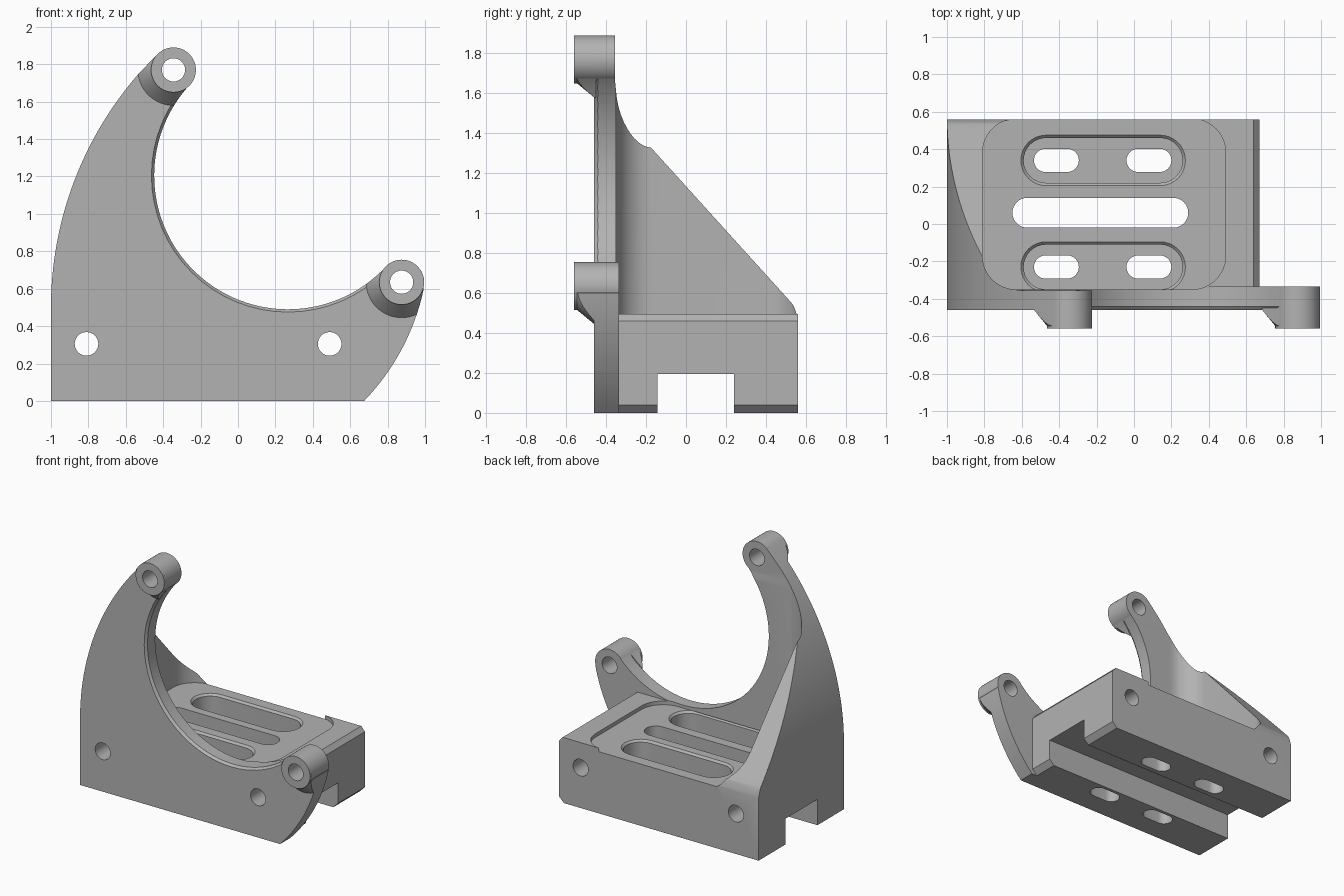
import bpy
from math import cos, sin, radians

cube = bpy.data.objects.get("Cube")
if cube:
    bpy.data.objects.remove(cube, do_unlink=True)

grey = bpy.data.materials.new("plain grey")
grey.use_nodes = True
grey.diffuse_color = (0.45, 0.45, 0.45, 1)
grey.node_tree.nodes["Principled BSDF"].inputs["Base Color"].default_value = grey.diffuse_color


def loft(name, sections):
    """Closed solid through matching loops of 3D points."""
    n = len(sections[0])
    verts = [p for s in sections for p in s]
    faces = [tuple(range(n)), tuple(range(len(verts) - n, len(verts)))]
    for k in range(len(sections) - 1):
        for i in range(n):
            j = (i + 1) % n
            faces.append((k * n + i, k * n + j, k * n + n + j, k * n + n + i))
    mesh = bpy.data.meshes.new(name)
    mesh.from_pydata(verts, [], faces)
    mesh.materials.append(grey)
    ob = bpy.data.objects.new(name, mesh)
    bpy.context.collection.objects.link(ob)
    bpy.ops.object.select_all(action="DESELECT")
    ob.select_set(True)
    bpy.context.view_layer.objects.active = ob
    bpy.ops.object.mode_set(mode="EDIT")
    bpy.ops.mesh.select_all(action="SELECT")
    bpy.ops.mesh.normals_make_consistent(inside=False)
    bpy.ops.object.mode_set(mode="OBJECT")
    return ob


def arc(centre, r, a0, a1, steps=16):
    angles = [radians(a0 + (a1 - a0) * i / steps) for i in range(steps + 1)]
    return [(centre[0] + r * cos(a), centre[1] + r * sin(a)) for a in angles]


def along_y(name, profile, y0, y1):
    return loft(name, [[(x, y, z) for x, z in profile] for y in (y0, y1)])


def turned(name, centre, stations):
    """Round solid along y from (radius, y) stations."""
    return loft(name, [[(x, y, z) for x, z in arc(centre, r, 0, 360, 64)[:-1]]
                       for r, y in stations])


def rounded(x0, x1, y0, y1, r):
    pts = []
    for cx, cy, a in ((x1 - r, y1 - r, 0), (x0 + r, y1 - r, 90),
                      (x0 + r, y0 + r, 180), (x1 - r, y0 + r, 270)):
        pts += arc((cx, cy), r, a, a + 90, 12)
    return pts


def slot(x0, x1, y, stations):
    """Upright slot cutter from (half width, z) stations, ends follow the width."""
    w = stations[-1][0]
    sections = []
    for r, z in stations:
        right = arc((x1 - w, y), r, -90, 90)
        left = arc((x0 + w, y), r, 90, 270)
        sections.append([(px, py, z) for px, py in right + left])
    return loft("slot_cutter", sections)


def boolean(targets, cutter, operation="DIFFERENCE"):
    for ob in targets:
        bpy.context.view_layer.objects.active = ob
        mod = ob.modifiers.new("cut", "BOOLEAN")
        mod.operation = operation
        mod.solver = "EXACT"
        mod.object = cutter
        bpy.ops.object.modifier_apply(modifier=mod.name)
    bpy.data.objects.remove(cutter, do_unlink=True)


# Shared centres of the large opening and the two bosses
RING, RING_R = (0.267, 1.205), 0.715
UPPER, LOWER, BOSS_R = (-0.345, 1.77), (0.875, 0.635), 0.12
FRONT, BACK = -0.46, -0.335

# Curved front plate
outer_edge = arc((0.9, 0.5), 1.9, 138.8, 180, 32)
outline = ([(-1, 0)] + arc((-0.21, 0.855), 1.23, -44, -12)
           + arc(LOWER, BOSS_R, -15, 135, 24)
           + arc(RING, RING_R, -43, -223, 72)
           + arc(UPPER, BOSS_R, -41, 135, 24) + outer_edge)
plate = along_y("front_plate", outline, FRONT, BACK)
boolean([plate], turned("edge_cutter", RING,
                        [(RING_R + 0.018, FRONT - 0.01), (RING_R + 0.015, FRONT),
                         (RING_R - 0.005, FRONT + 0.025)]))

# Base block with the side gusset in one profile
gusset_edge = [p for p in outer_edge if p[0] < -0.6]
side = ([(-1, 0), (0.63, 0), (0.67, 0.04), (0.67, 0.46), (0.64, 0.495), (-0.6, 0.495)]
        + [(-0.6, gusset_edge[0][1])] + gusset_edge)
block = along_y("base_block", side, BACK, 0.56)

# Rounded pocket behind the plate
FLOOR = 0.467
pocket = rounded(-0.81, 0.49, -0.35, 0.562, 0.18)
boolean([plate, block], loft("pocket_cutter",
                             [[(x, y, z) for x, y in pocket] for z in (FLOOR, 2.2)]))

# Sloping top of the gusset, blended into the plate
slope = [(-0.355, 2.2), (-0.355, 1.66), (-0.347, 1.58), (-0.335, 1.54), (-0.315, 1.495),
         (-0.28, 1.445), (-0.24, 1.4), (0.525, 0.555), (0.54, 0.535), (0.549, 0.51),
         (0.57, 0.44), (0.8, 0.44), (0.8, 2.2)]
boolean([plate, block], loft("slope_cutter",
                             [[(x, y, z) for y, z in slope] for x in (-1.2, 0)]))

# Groove underneath
groove = [(-0.143, -0.1), (0.24, -0.1), (0.24, 0.195), (-0.143, 0.195)]
boolean([block], loft("groove_cutter",
                      [[(x, y, z) for y, z in groove] for x in (-1.2, 1.2)]))

# Recessed slots with two through slots each, and the long middle slot
for y in (0.34, -0.23):
    boolean([plate, block], slot(-0.605, 0.275, y, [(0.12, 0.27), (0.12, FLOOR - 0.015),
                                                    (0.135, FLOOR), (0.135, FLOOR + 0.001)]))
    for x in (-0.535, -0.04):
        boolean([block], slot(x, x + 0.24, y, [(0.062, -0.1), (0.062, 0.4)]))
boolean([block], slot(-0.65, 0.29, 0.06, [(0.08, 0.1), (0.08, 0.6)]))

# Bosses with flared feet trimmed to the plate outline
parts = [plate, block]
for name, centre, back in (("upper", UPPER, -0.355), ("lower", LOWER, BACK)):
    foot = turned(name + "_boss_foot", centre,
                  [(BOSS_R, -0.545), (0.19, FRONT), (0.19, FRONT + 0.01)])
    boolean([foot], along_y("trim", outline, -0.7, 0), "INTERSECT")
    boss = turned(name + "_boss", centre, [(BOSS_R, -0.56), (BOSS_R, back)])
    for ob in (foot, boss, plate):
        boolean([ob], turned("bore_cutter", centre, [(0.062, -0.7), (0.062, 0)]))
    parts += [foot, boss]

# Cross holes through plate and block
for x in (-0.81, 0.49):
    boolean([plate, block], turned("hole_cutter", (x, 0.305), [(0.063, -0.7), (0.063, 0.7)]))

# Smooth curves, sharp corners
bpy.ops.object.select_all(action="DESELECT")
for ob in parts:
    ob.select_set(True)
bpy.context.view_layer.objects.active = plate
bpy.ops.object.shade_smooth_by_angle(angle=radians(25))
